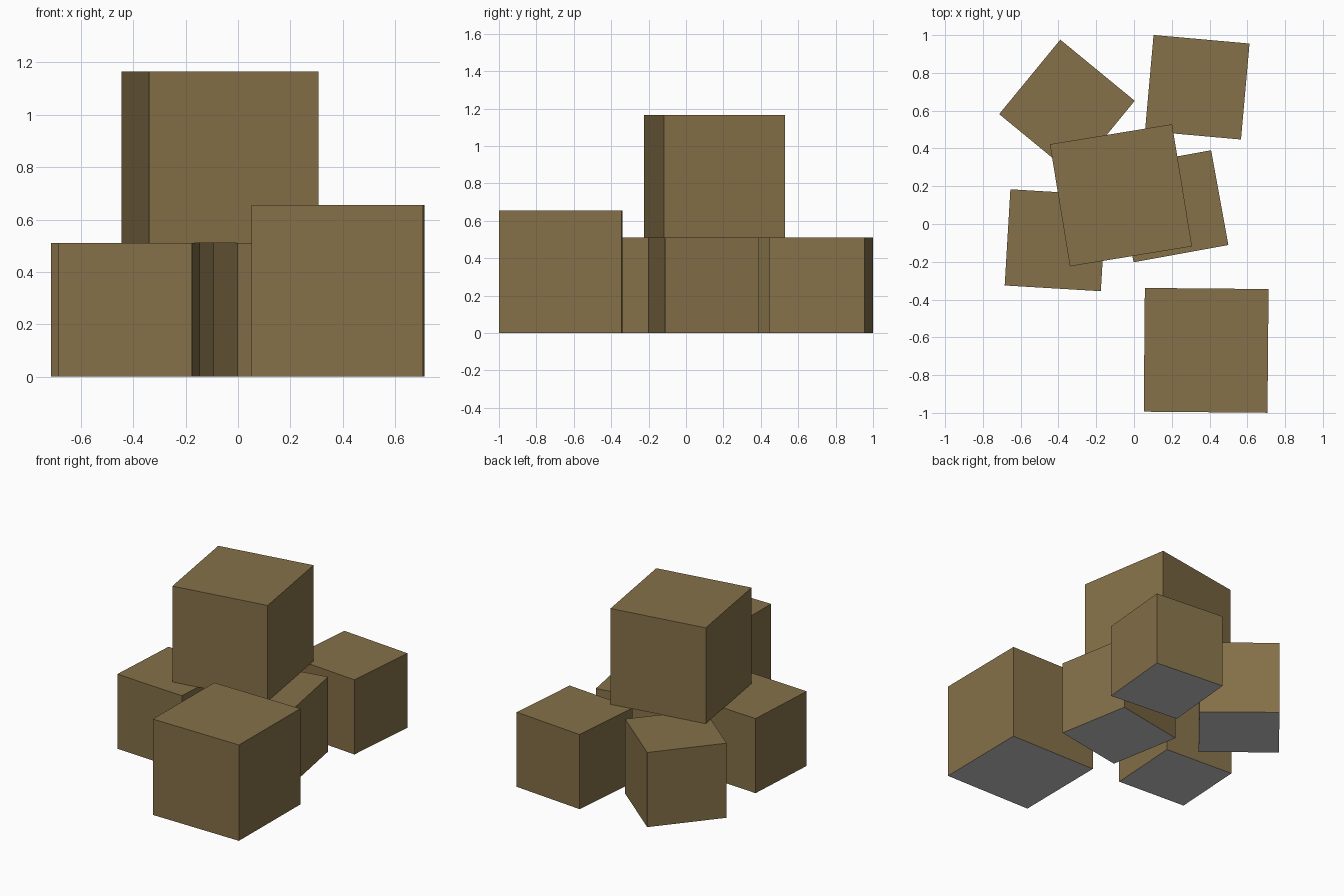
import bpy, bmesh, math
from mathutils import Matrix

if "Cube" in bpy.data.objects:
    bpy.data.objects.remove(bpy.data.objects["Cube"])


def material(name, rgb):
    m = bpy.data.materials.new(name)
    m.diffuse_color = (*rgb, 1)
    m.use_nodes = True
    m.node_tree.nodes["Principled BSDF"].inputs["Base Color"].default_value = m.diffuse_color
    return m


brown = material("crate_brown", (0.234, 0.164, 0.066))
grey = material("underside_grey", (0.56, 0.56, 0.56))


def crate(name, size, x, y, z, angle):
    """Cube standing on height z, turned about the vertical."""
    bm = bmesh.new()
    bmesh.ops.create_cube(bm, size=size, matrix=Matrix.Translation((0, 0, size / 2)))
    # grey underside, brown elsewhere
    for f in bm.faces:
        f.material_index = 1 if f.normal.z < -0.5 else 0
    me = bpy.data.meshes.new(name)
    bm.to_mesh(me)
    bm.free()
    me.materials.append(brown)
    me.materials.append(grey)
    ob = bpy.data.objects.new(name, me)
    ob.location = (x, y, z)
    ob.rotation_euler.z = math.radians(angle)
    bpy.context.collection.objects.link(ob)


SMALL, LARGE = 0.51, 0.655

# four small crates on the ground
crate("back_left_crate", SMALL, -0.355, 0.617, 0, -39.4)
crate("back_right_crate", SMALL, 0.335, 0.724, 0, -5.1)
crate("left_crate", SMALL, -0.415, -0.086, 0, -3.4)
crate("middle_crate", SMALL, 0.203, 0.094, 0, 10.3)
# large crates: one on the ground, one stacked on top
crate("front_crate", LARGE, 0.382, -0.669, 0, -0.5)
crate("top_crate", LARGE, -0.069, 0.152, SMALL, 9.3)
